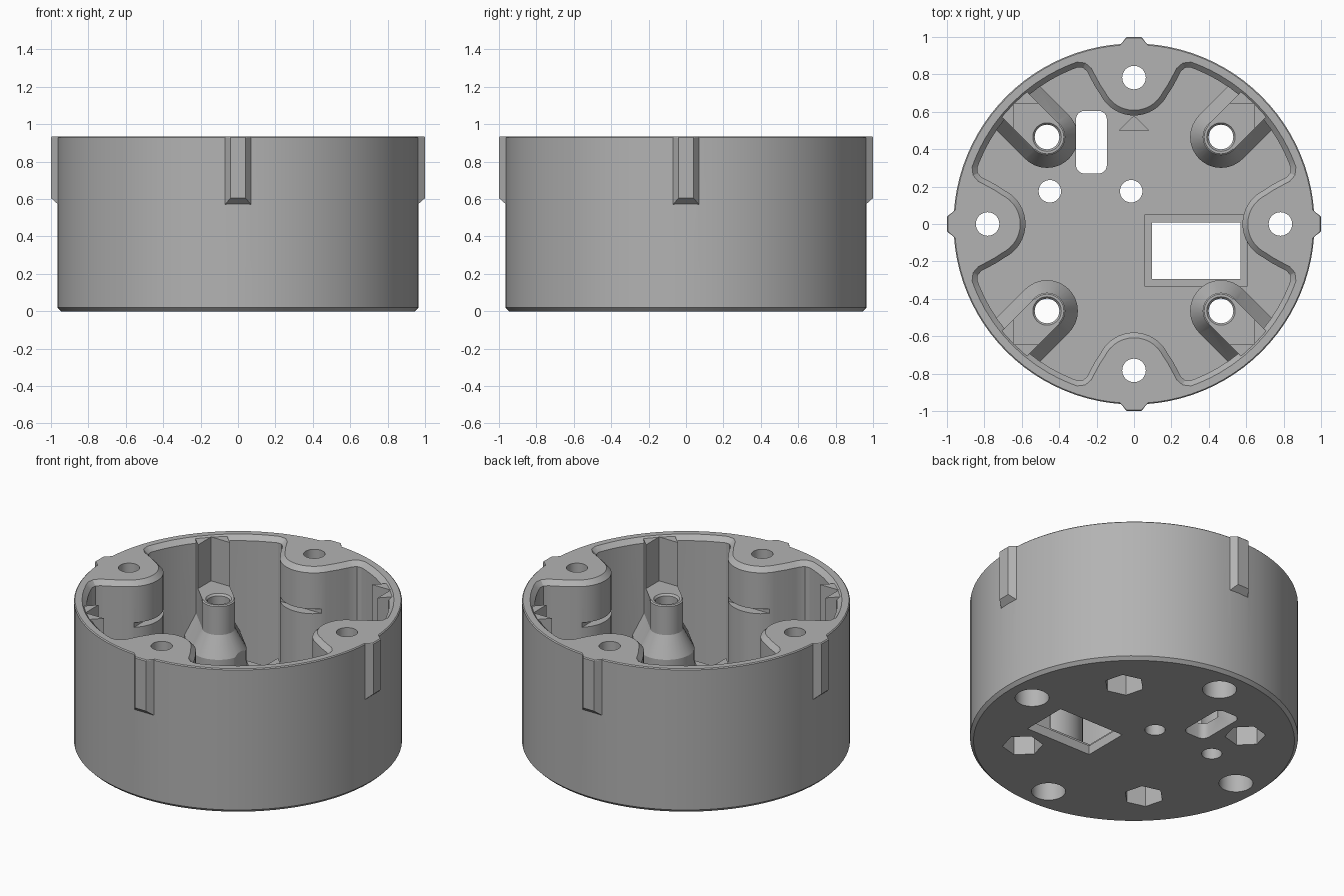
import bpy, bmesh
from math import sin, cos, pi, radians, hypot
from mathutils import Matrix

if "Cube" in bpy.data.objects:
    bpy.data.objects.remove(bpy.data.objects["Cube"])

grey = bpy.data.materials.new("plain grey")
grey.use_nodes = True
COLOUR = (0.45, 0.45, 0.45, 1)
grey.diffuse_color = COLOUR
grey.node_tree.nodes["Principled BSDF"].inputs["Base Color"].default_value = COLOUR

TOP, FLOOR, SEAT = 0.935, 0.10, 0.64
QUARTERS = [i * pi / 2 for i in range(4)]


def finish(bm, name, turn=0):
    bmesh.ops.recalc_face_normals(bm, faces=bm.faces)
    bm.transform(Matrix.Rotation(turn, 4, "Z"))
    mesh = bpy.data.meshes.new(name)
    bm.to_mesh(mesh)
    bm.free()
    obj = bpy.data.objects.new(name, mesh)
    obj.data.materials.append(grey)
    bpy.context.collection.objects.link(obj)
    return obj


def loft(name, loops, turn=0):
    """Closed solid through matching loops of 3D points."""
    bm = bmesh.new()
    rings = [[bm.verts.new(p) for p in loop] for loop in loops]
    for a, b in zip(rings, rings[1:]):
        for i in range(len(a)):
            j = (i + 1) % len(a)
            bm.faces.new((a[i], a[j], b[j], b[i]))
    bm.faces.new(rings[0])
    bm.faces.new(rings[-1])
    return finish(bm, name, turn)


def lathe(name, profile, x=0, y=0, sides=32, phase=0, turn=0):
    """Stack of circles; profile is a list of (radius, z)."""
    ang = [2 * pi * i / sides + phase for i in range(sides)]
    return loft(name, [[(x + r * cos(a), y + r * sin(a), z) for a in ang]
                       for r, z in profile], turn)


def box(name, x0, x1, y0, y1, z0, z1, turn=0):
    return loft(name, [[(x0, y0, z), (x1, y0, z), (x1, y1, z), (x0, y1, z)]
                       for z in (z0, z1)], turn)


def combine(target, tool, operation="DIFFERENCE"):
    mod = target.modifiers.new("cut", "BOOLEAN")
    mod.operation, mod.object, mod.solver = operation, tool, "EXACT"
    bpy.context.view_layer.objects.active = target
    bpy.ops.object.modifier_apply(modifier=mod.name)
    bpy.data.objects.remove(tool)


def offset(points, d):
    """Push a closed counter-clockwise outline outward by d."""
    out = []
    for i, (x, y) in enumerate(points):
        (ax, ay), (bx, by) = points[i - 1], points[(i + 1) % len(points)]
        tx, ty = bx - ax, by - ay
        n = hypot(tx, ty)
        out.append((x + ty / n * d, y - tx / n * d))
    return out


# Round outer shell with small edge chamfers
body = lathe("round_housing", [(0.945, 0), (0.965, 0.02), (0.965, TOP - 0.006),
                               (0.959, TOP)], sides=96)

# Scalloped cavity: one eighth of the outline, mirrored and repeated
eighth = [(0.2 * sin(radians(t)), 0.78 - 0.2 * cos(radians(t))) for t in range(0, 70, 8)]
eighth += [(0.205, 0.73), (0.235, 0.785), (0.25, 0.815), (0.272, 0.835), (0.3, 0.838)]
eighth += [(0.89 * cos(radians(t)), 0.89 * sin(radians(t))) for t in (68, 64, 60, 55, 50, 45)]
quarter = eighth + [(y, x) for x, y in reversed(eighth[1:-1])]
outline = []
for q in QUARTERS:
    outline += [(x * cos(q) + y * sin(q), y * cos(q) - x * sin(q)) for x, y in quarter]
outline.reverse()
wide = offset(outline, 0.03)
combine(body, loft("cavity", [[(x, y, z) for x, y in loop] for loop, z in
                              ((outline, FLOOR), (outline, TOP - 0.03), (wide, TOP + 0.002))]))

# Flared webs that join the posts to the wall, cut back to a square board seat
section = [(0.165, 0.05), (0.165, 0.32), (0.095, 0.45), (0.095, TOP - 0.01)]
section += [(-w, z) for w, z in reversed(section)]
for q in QUARTERS:
    combine(body, loft("web", [[(r, w, z) for w, z in section] for r in (0.658, 0.925)],
                       q + pi / 4), "UNION")
for q in QUARTERS:
    combine(body, box("board_corner", 0.3, 0.645, 0.3, 0.645, SEAT, 1, q))
combine(body, box("board_slit", -0.645, 0.645, -0.645, 0.645, SEAT, SEAT + 0.03))

# Screw posts
for q in QUARTERS:
    combine(body, lathe("post", [(0.165, 0.05), (0.165, 0.32), (0.098, 0.45), (0.098, SEAT - 0.006),
                                 (0.09, SEAT)], 0.465, 0.465, turn=q), "UNION")

# Outer key ribs with sloped feet
for q in QUARTERS:
    bm = bmesh.new()
    for s in (-1, 1):
        for w, r, z in ((0.075, 0.955, 0.565), (0.075, 0.955, TOP), (0.04, 1, 0.605),
                        (0.04, 1, TOP - 0.006), (0.04, 0.994, TOP), (0.05, 0.93, 0.565),
                        (0.05, 0.93, TOP)):
            bm.verts.new((s * w, r, z))
    bmesh.ops.convex_hull(bm, input=bm.verts)
    combine(body, finish(bm, "key_rib", q), "UNION")

# Holes with round counterbores in the lobes and nut pockets under the posts
for q in QUARTERS:
    combine(body, lathe("lobe_hole", [(0.1, -0.1), (0.1, 0.3), (0.063, 0.3), (0.063, 1)],
                        0, 0.783, turn=q))
    combine(body, lathe("post_hole", [(0.066, 0.2), (0.066, SEAT - 0.012), (0.085, SEAT + 0.01)],
                        0.465, 0.465, turn=q))
    combine(body, lathe("nut_pocket", [(0.12, -0.1), (0.12, 0.25)], 0.465, 0.465, 6, pi / 4, q))

# Floor openings: stepped window, rounded slot, two cable holes, direction mark
combine(body, box("window_step", 0.06, 0.605, -0.335, 0.05, 0.06, 0.2))
combine(body, box("window", 0.097, 0.57, -0.295, 0.007, -0.1, 0.2))
slot = []
for i, (cx, cy) in enumerate(((-0.19, 0.56), (-0.265, 0.56), (-0.265, 0.315), (-0.19, 0.315))):
    slot += [(cx + 0.045 * cos(i * pi / 2 + k * pi / 12),
              cy + 0.045 * sin(i * pi / 2 + k * pi / 12)) for k in range(7)]
combine(body, loft("slot", [[(x, y, z) for x, y in slot] for z in (-0.1, 0.4)]))
for x in (-0.45, -0.015):
    combine(body, lathe("cable_hole", [(0.06, -0.1), (0.06, 0.2)], x, 0.175))
combine(body, loft("direction_mark", [[(-0.08, 0.5, z), (0.08, 0.5, z), (0, 0.577, z)]
                                      for z in (FLOOR - 0.012, 0.15)]))

# Smooth curved walls, keep edges crisp
body.select_set(True)
bpy.context.view_layer.objects.active = body
bpy.ops.object.shade_smooth_by_angle(angle=radians(25))
